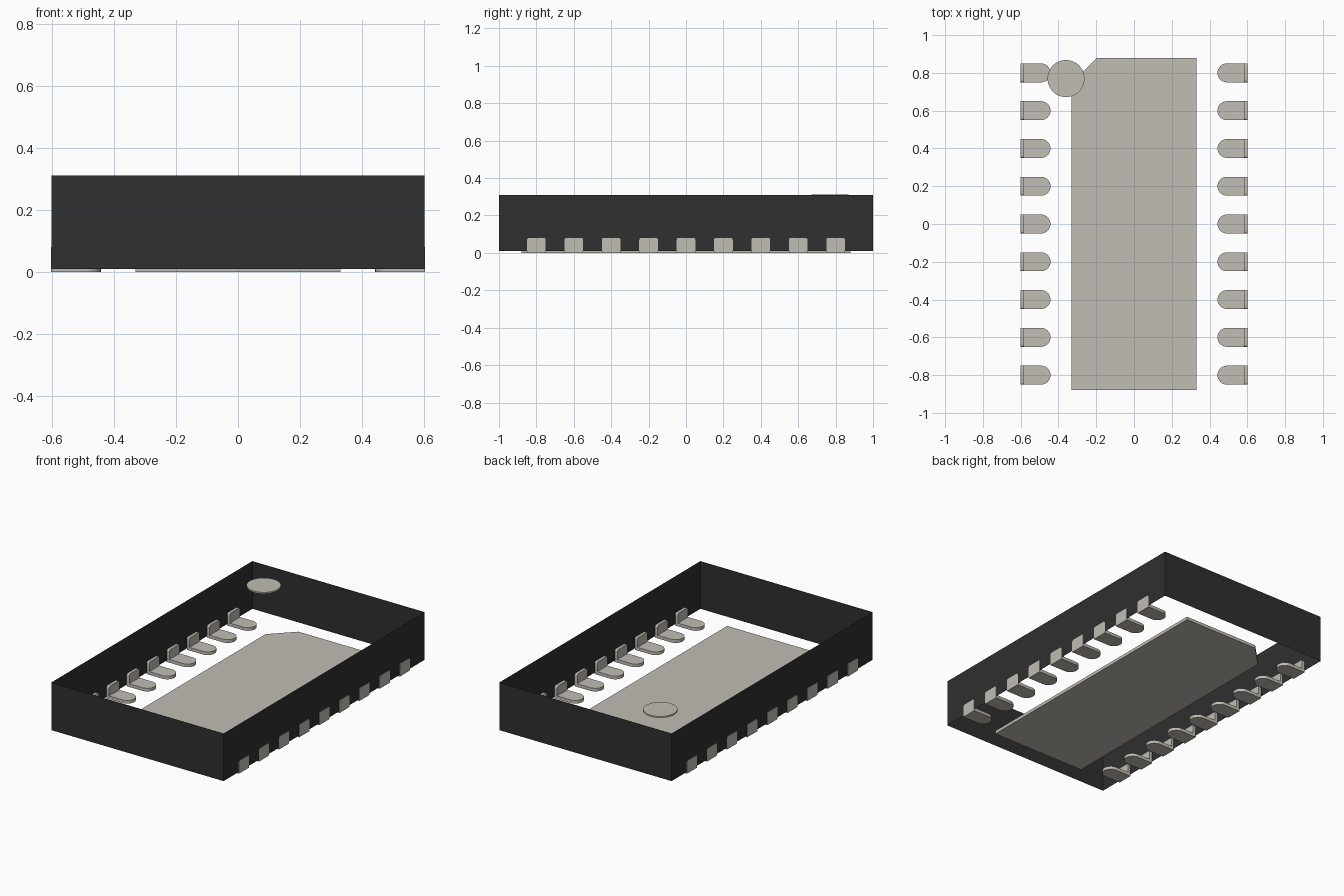
import bpy, bmesh
from math import sin, cos, pi, radians
from mathutils import Vector

cube = bpy.data.objects.get("Cube")
if cube:
    bpy.data.objects.remove(cube)


def material(name, rgb):
    mat = bpy.data.materials.new(name)
    mat.use_nodes = True
    mat.diffuse_color = (*rgb, 1)
    mat.node_tree.nodes["Principled BSDF"].inputs["Base Color"].default_value = (*rgb, 1)
    return mat


black = material("black plastic", (0.029, 0.029, 0.029))
metal = material("warm grey metal", (0.53, 0.51, 0.455))


def finish(name, bm, mat):
    bmesh.ops.recalc_face_normals(bm, faces=bm.faces)
    mesh = bpy.data.meshes.new(name)
    bm.to_mesh(mesh)
    bm.free()
    mesh.materials.append(mat)
    obj = bpy.data.objects.new(name, mesh)
    bpy.context.collection.objects.link(obj)
    bpy.context.view_layer.objects.active = obj
    obj.select_set(True)
    bpy.ops.object.shade_smooth_by_angle(angle=radians(30))
    obj.select_set(False)


def add_prism(bm, outline, depth):
    """Extrude a closed 3D outline along the depth vector."""
    face = bm.faces.new([bm.verts.new(p) for p in outline])
    top = bmesh.ops.extrude_face_region(bm, geom=[face], use_keep_orig=True)["geom"]
    verts = [v for v in top if isinstance(v, bmesh.types.BMVert)]
    bmesh.ops.translate(bm, verts=verts, vec=Vector(depth))


def arc(cx, cy, r, start, end, steps):
    angles = [radians(start + (end - start) * i / steps) for i in range(steps + 1)]
    return [(cx + r * cos(a), cy + r * sin(a)) for a in angles]


# Open body: four thin side walls
HALF_X, HALF_Y, BASE, TOP = 0.6, 1.0, 0.01, 0.31
bm = bmesh.new()
corners = [(-HALF_X, -HALF_Y), (HALF_X, -HALF_Y), (HALF_X, HALF_Y), (-HALF_X, HALF_Y)]
low = [bm.verts.new((x, y, BASE)) for x, y in corners]
high = [bm.verts.new((x, y, TOP)) for x, y in corners]
for i in range(4):
    j = (i + 1) % 4
    bm.faces.new((low[i], low[j], high[j], high[i]))
finish("body_walls", bm, black)

# Central bottom plate with one chamfered corner
THICK = 0.02
bm = bmesh.new()
plate = [(-0.33, -0.88), (0.33, -0.88), (0.33, 0.88), (-0.195, 0.88), (-0.33, 0.745)]
add_prism(bm, [(x, y, 0) for x, y in plate], (0, 0, THICK))
finish("center_pad", bm, metal)

# Corner marker disc level with the wall tops
bm = bmesh.new()
disc = arc(-0.36, 0.77, 0.098, 0, 360, 48)[:-1]
add_prism(bm, [(x, y, TOP - 0.008) for x, y in disc], (0, 0, 0.009))
finish("marker_disc", bm, metal)

# Contacts: round-ended foot plus a rounded upright, nine on each side
OUTER, INNER, R = 0.602, 0.442, 0.05
foot = [(OUTER, R)] + arc(INNER + R, 0, R, 90, 270, 16) + [(OUTER, -R)]
c = 0.01
upright = (arc(R - c, 0.08 - c, c, 0, 90, 4) + arc(c - R, 0.08 - c, c, 90, 180, 4)
           + arc(c - R, c, c, 180, 270, 4) + arc(R - c, c, c, 270, 360, 4))
for side, label in ((1, "left"), (-1, "right")):
    for i in range(9):
        y0 = -0.8 + 0.2 * i
        bm = bmesh.new()
        add_prism(bm, [(side * x, y0 + y, 0) for x, y in foot], (0, 0, THICK))
        add_prism(bm, [(side * OUTER, y0 + y, z) for y, z in upright],
                  (-side * THICK, 0, 0))
        finish(f"{label}_contact_{i + 1}", bm, metal)
